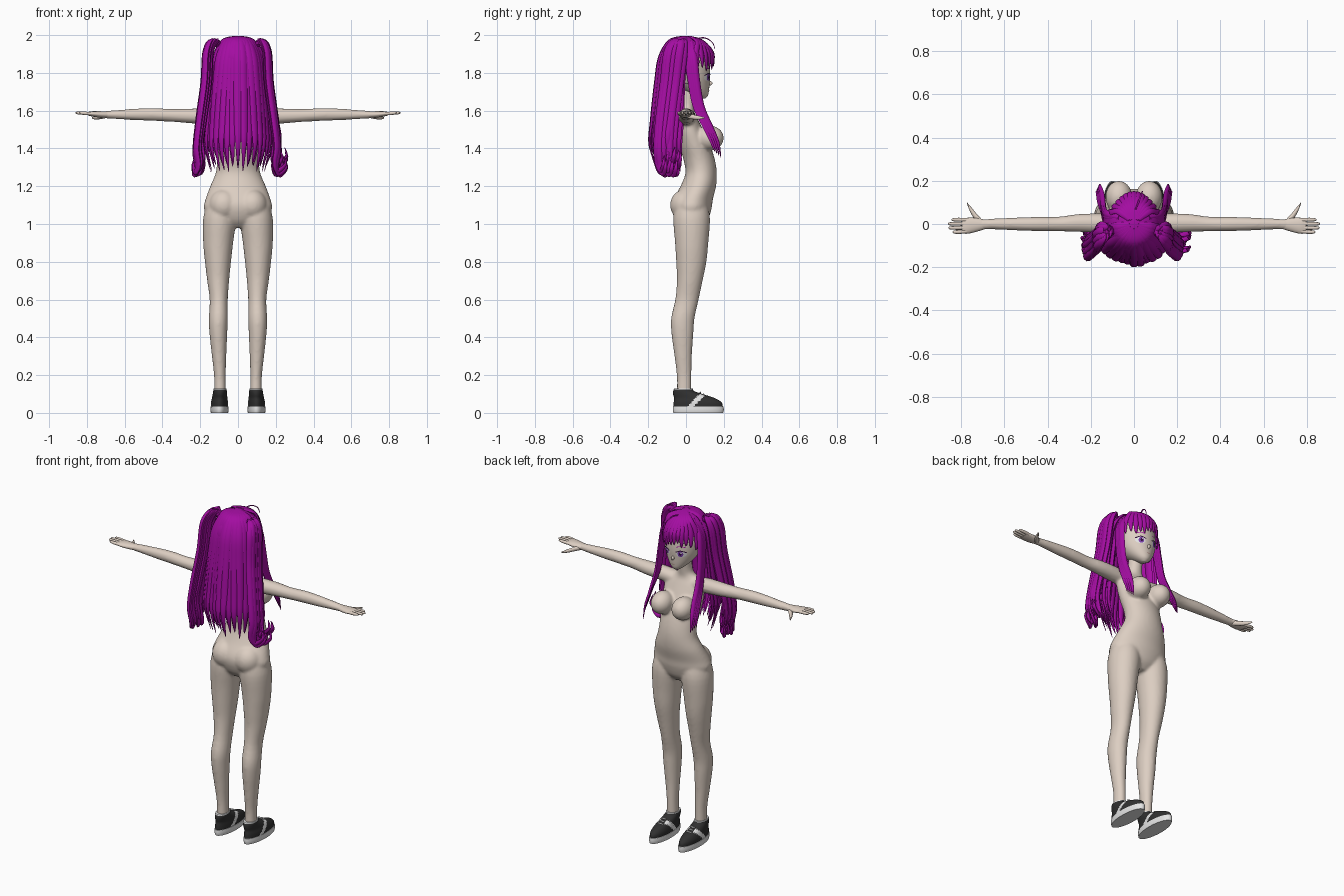
import bpy, bmesh, math, random
from mathutils import Vector, Matrix
from mathutils.bvhtree import BVHTree

random.seed(4)
if "Cube" in bpy.data.objects:
    bpy.data.objects.remove(bpy.data.objects["Cube"])


def material(name, *rgb):
    mat = bpy.data.materials.new(name)
    mat.use_nodes = True
    mat.diffuse_color = (*rgb, 1)
    mat.node_tree.nodes["Principled BSDF"].inputs["Base Color"].default_value = (*rgb, 1)
    return mat


SKIN = material("skin", .72, .62, .54)
HAIR = material("purple hair", .37, .004, .36)
DARK = material("dark shoe", .03, .03, .03)
WHITE = material("white", .78, .78, .78)
IRIS = material("violet iris", .2, .05, .4)
LASH = material("dark lash", .03, .005, .04)
LIP = material("lip", .45, .25, .22)


def finish(bm, name, *mats, angle=60):
    bmesh.ops.recalc_face_normals(bm, faces=bm.faces)
    mesh = bpy.data.meshes.new(name)
    bm.to_mesh(mesh)
    bm.free()
    for mat in mats:
        mesh.materials.append(mat)
    obj = bpy.data.objects.new(name, mesh)
    bpy.context.collection.objects.link(obj)
    bpy.ops.object.select_all(action='DESELECT')
    obj.select_set(True)
    bpy.context.view_layer.objects.active = obj
    bpy.ops.object.shade_smooth_by_angle(angle=math.radians(angle))
    return obj


def smooth_rows(rows, steps):
    """Catmull-Rom interpolation through rows of numbers."""
    rows = [Vector(r) for r in rows]
    out = []
    for i in range(len(rows) - 1):
        a, b, c, d = rows[max(i - 1, 0)], rows[i], rows[i + 1], rows[min(i + 2, len(rows) - 1)]
        for k in range(steps):
            t = k / steps
            out.append(b + (c - a) * (t / 2) + (a * 2 - b * 5 + c * 4 - d) * (t * t / 2)
                       + (b * 3 - a - c * 3 + d) * (t ** 3 / 2))
    return out + [rows[-1]]


def skin_rings(bm, rings, sides):
    """Closed tube through (centre, half axis, half axis) rings."""
    loops = []
    for c, u, v in rings:
        turn = [math.tau * k / sides for k in range(sides)]
        loops.append([bm.verts.new(c + u * math.cos(a) + v * math.sin(a)) for a in turn])
    for p, q in zip(loops, loops[1:]):
        for k in range(sides):
            j = (k + 1) % sides
            bm.faces.new((p[k], p[j], q[j], q[k]))
    bm.faces.new(loops[0])
    bm.faces.new(loops[-1])


def stack(bm, rows, side=1, sides=32, steps=4):
    """Upright loft; rows are (x, y, z, half width, half depth)."""
    rings = [(Vector((r[0] * side, r[1], r[2])), Vector((r[3], 0, 0)), Vector((0, r[4], 0)))
             for r in smooth_rows(rows, steps)]
    skin_rings(bm, rings, sides)


def reach(bm, rows, side, sides=20):
    """Sideways loft; rows are (x, y, z, half depth, half height)."""
    rings = [(Vector((r[0] * side, r[1], r[2])), Vector((0, r[3], 0)), Vector((0, 0, r[4])))
             for r in smooth_rows(rows, 4)]
    skin_rings(bm, rings, sides)


def ball(bm, centre, size):
    m = Matrix.Translation(centre) @ Matrix.Diagonal((*size, 1))
    bmesh.ops.create_uvsphere(bm, u_segments=32, v_segments=20, radius=1, matrix=m)


def strand(bm, points, width, thick, start=.5, sides=8, tip=4):
    """Tapered flat lock that faces away from the head axis."""
    path = smooth_rows(points, 6)
    rings = []
    for i, p in enumerate(path):
        t = i / (len(path) - 1)
        along = (path[min(i + 1, len(path) - 1)] - path[max(i - 1, 0)]).normalized()
        out = Vector((p.x, p.y, .03))
        across = along.cross(out).normalized()
        size = min(1, start + 3 * t) * (1 - t ** tip) + .03
        rings.append((p, across * width * size, across.cross(along) * thick * size))
    skin_rings(bm, rings, sides)


# Body: overlapping lofts fused into one smooth skin
bm = bmesh.new()
stack(bm, [(0, .03, .98, .06, .05), (0, .03, 1.02, .14, .085), (0, .03, 1.08, .18, .105),
           (0, .037, 1.13, .172, .105), (0, .065, 1.2, .147, .094), (0, .08, 1.27, .118, .083),
           (0, .07, 1.34, .112, .083), (0, .045, 1.42, .122, .082), (0, .02, 1.5, .128, .07),
           (0, .005, 1.56, .118, .055), (0, 0, 1.595, .075, .044), (0, .005, 1.63, .043, .04),
           (0, .015, 1.72, .04, .04)], sides=48)
for s in (1, -1):
    stack(bm, [(.09, .03, 1.12, .07, .08), (.097, .03, 1.03, .087, .097), (.105, .03, .9, .079, .088),
               (.106, .028, .8, .069, .08), (.105, .02, .7, .058, .068), (.102, .005, .6, .048, .062),
               (.104, -.017, .5, .05, .062), (.104, -.019, .42, .047, .058), (.1, -.015, .3, .038, .046),
               (.096, -.01, .2, .031, .039), (.095, -.01, .12, .031, .038), (.095, -.01, .07, .03, .036)], s)
    reach(bm, [(.06, 0, 1.56, .045, .04), (.15, .003, 1.568, .045, .043), (.25, .005, 1.572, .042, .039),
               (.35, 0, 1.575, .034, .034), (.45, 0, 1.58, .033, .034), (.55, 0, 1.58, .03, .03),
               (.65, 0, 1.579, .025, .023), (.72, -.002, 1.579, .024, .018)], s)
    ball(bm, (s * .075, 0, 1.1), (.08, .084, .085))
    ball(bm, (s * .07, .125, 1.455), (.062, .075, .066))
body = finish(bm, "body", SKIN)
remesh = body.modifiers.new("fuse", 'REMESH')
remesh.mode = 'VOXEL'
remesh.voxel_size = .008
remesh.use_smooth_shade = True
relax = body.modifiers.new("relax", 'SMOOTH')
relax.factor, relax.iterations = .5, 6

# Hands
for s, label in ((1, "left"), (-1, "right")):
    bm = bmesh.new()
    reach(bm, [(.69, -.002, 1.579, .022, .017), (.73, -.004, 1.58, .032, .017),
               (.77, -.008, 1.583, .037, .014), (.795, -.009, 1.584, .034, .009)], s)
    for k, tip in enumerate((.84, .858, .86, .845)):
        y = -.037 + k * .019
        reach(bm, [(.77, y * .9, 1.584, .009, .009), (.81, y, 1.586, .009, .009),
                   (tip - .008, y, 1.588, .007, .007), (tip, y, 1.588, .002, .002)], s, 10)
    reach(bm, [(.7, .0, 1.575, .017, .014), (.73, .03, 1.568, .019, .013),
               (.755, .065, 1.563, .015, .01), (.772, .095, 1.562, .004, .004)], s, 12)
    finish(bm, label + "_hand", SKIN)

# Head with nose and ears
bm = bmesh.new()
stack(bm, [(0, .088, 1.664, .012, .012), (0, .076, 1.68, .036, .04), (0, .052, 1.71, .066, .07),
           (0, .03, 1.75, .092, .095), (0, .02, 1.79, .104, .108), (0, .01, 1.84, .11, .116),
           (0, 0, 1.9, .105, .115), (0, 0, 1.95, .08, .09), (0, 0, 1.98, .03, .03)], sides=48)
face = BVHTree.FromBMesh(bm)
ball(bm, (0, .124, 1.745), (.008, .016, .012))
for s in (1, -1):
    ball(bm, (s * .104, .0, 1.77), (.012, .02, .03))
finish(bm, "head", SKIN)


def face_plate(name, x, z, rx, rz, lift, mat, bend=0):
    """Oval plate laid on the face; bend drops both ends."""
    bm = bmesh.new()
    bmesh.ops.create_grid(bm, x_segments=14, y_segments=8, size=1)
    for v in bm.verts:
        p, q = v.co.x, v.co.y
        px = x + rx * p * math.sqrt(1 - q * q / 2)
        pz = z + rz * q * math.sqrt(1 - p * p / 2) - bend * p * p
        hit = face.ray_cast(Vector((px, 1, pz)), Vector((0, -1, 0)))[0]
        v.co = (px, hit.y + lift, pz)
    finish(bm, name, mat)


# Eyes, brows and mouth
for s, label in ((1, "left"), (-1, "right")):
    face_plate(label + "_eye_white", s * .047, 1.776, .026, .019, .0015, WHITE)
    face_plate(label + "_iris", s * .045, 1.777, .014, .018, .003, IRIS)
    face_plate(label + "_pupil", s * .045, 1.777, .006, .009, .0045, LASH)
    face_plate(label + "_glint", s * .045 - .005, 1.785, .004, .004, .006, WHITE)
    face_plate(label + "_lash", s * .048, 1.797, .03, .003, .005, LASH, .009)
    face_plate(label + "_brow", s * .047, 1.824, .026, .002, .003, HAIR, .006)
face_plate("mouth", 0, 1.706, .014, .0016, .002, LIP)

# Scalp hair, open at the face
bm = bmesh.new()
ball(bm, (0, -.005, 1.86), (.127, .14, .136))
hole = [f for f in bm.faces if f.calc_center_median().z < (1.88 if f.calc_center_median().y > .045 else 1.75)]
bmesh.ops.delete(bm, geom=hole, context='FACES')
finish(bm, "scalp_hair", HAIR)

# Long back hair in two layers
bm = bmesh.new()
for count, shrink, low in ((17, 1, 1.27), (13, .86, 1.29)):
    for k in range(count):
        a = math.radians(-78 + 156 * k / (count - 1))
        grow = shrink * random.uniform(.96, 1.04)
        end = low + random.uniform(0, .05)
        path = []
        for r, z in ((.02, 1.99), (.085, 1.965), (.13, 1.88), (.15, 1.75), (.172, 1.55), (.182, 1.42), (.15, end)):
            size = r * (grow if z < 1.9 else 1)
            path.append((math.sin(a) * size, -math.cos(a) * size * 1.03, z))
        strand(bm, path, .025, .011)
finish(bm, "back_hair", HAIR)

# Side tails with curled ends, front locks and fringe
for s, label in ((1, "left"), (-1, "right")):
    bm = bmesh.new()
    for k in range(9):
        dx, dy = random.uniform(-.016, .016), -.045 + k * .011
        curl = random.uniform(.01, .045)
        low = random.uniform(-.03, .04)
        strand(bm, [(s * x, y, z) for x, y, z in (
            (.09, -.03, 1.92), (.125 + dx, -.035 + dy / 2, 1.968), (.158 + dx, -.055 + dy, 1.91),
            (.168 + dx, -.075 + dy, 1.75), (.195 + dx, -.1 + dy, 1.55), (.21 + dx, -.11 + dy, 1.42 + low),
            (.2 + dx, -.105 + dy, 1.33 + low), (.215 + dx, -.085 + dy, 1.29 + low),
            (.215 + curl, -.075 + dy, 1.325 + low), (.205 + curl, -.07 + dy, 1.37 + low))], .021, .014, tip=5)
    finish(bm, label + "_side_tail", HAIR)
    bm = bmesh.new()
    for k in range(4):
        d = k * .011
        strand(bm, [(s * x, y, z) for x, y, z in (
            (.07, .03, 1.965), (.122, .045 - d, 1.88), (.137, .06 - d, 1.75), (.142, .085 - d, 1.62),
            (.148 + d / 3, .135 - d, 1.51), (.157 + d / 3, .17 - d, 1.43),
            (.16 + d / 2, .185 - d, 1.35 + d))], .017, .01)
    finish(bm, label + "_front_lock", HAIR)

bm = bmesh.new()
for k in range(13):
    p = -1 + k / 6
    depth = .152 - .085 * p * p
    end = 1.835 - .03 * abs(p) + random.uniform(-.012, .02)
    strand(bm, [(.02 * p, .02, 1.992), (.07 * p, .09 - .03 * p * p, 1.965),
                (.105 * p, depth - .012, 1.91), (.115 * p, depth - .006, end + .03),
                (.11 * p, depth - .007, end)], .017, .008, tip=3)
strand(bm, [(0, .05, 1.98), (.02, .1, 1.985), (.035, .14, 1.96), (.04, .155, 1.92)], .004, .003, sides=6)
finish(bm, "fringe", HAIR)

# Shoes: white sole, dark upper with a slanted side stripe, laces
for s, label in ((1, "left"), (-1, "right")):
    bm = bmesh.new()
    stack(bm, [(.098, .065, 0, .046, .132), (.098, .065, .015, .048, .135),
               (.098, .065, .034, .047, .134)], s, 48)
    finish(bm, label + "_sole", WHITE, angle=40)
    bm = bmesh.new()
    stack(bm, [(.098, .065, .03, .045, .13), (.098, .062, .055, .045, .127), (.097, .045, .078, .041, .108),
               (.096, .012, .098, .038, .08), (.095, -.012, .115, .036, .056),
               (.095, -.013, .128, .034, .05)], s, 96, 6)
    for f in bm.faces:
        c = f.calc_center_median()
        if abs(c.x - s * .097) > .018 and abs(c.y - .02 - (c.z - .03)) < .017:
            f.material_index = 1
        if c.z > .122:
            f.material_index = 1
    finish(bm, label + "_shoe", DARK, WHITE)
    bm = bmesh.new()
    for k in range(3):
        ball(bm, (s * .097, .075 + k * .018, .107 - k * .009), (.018, .004, .005))
    finish(bm, label + "_laces", WHITE)
